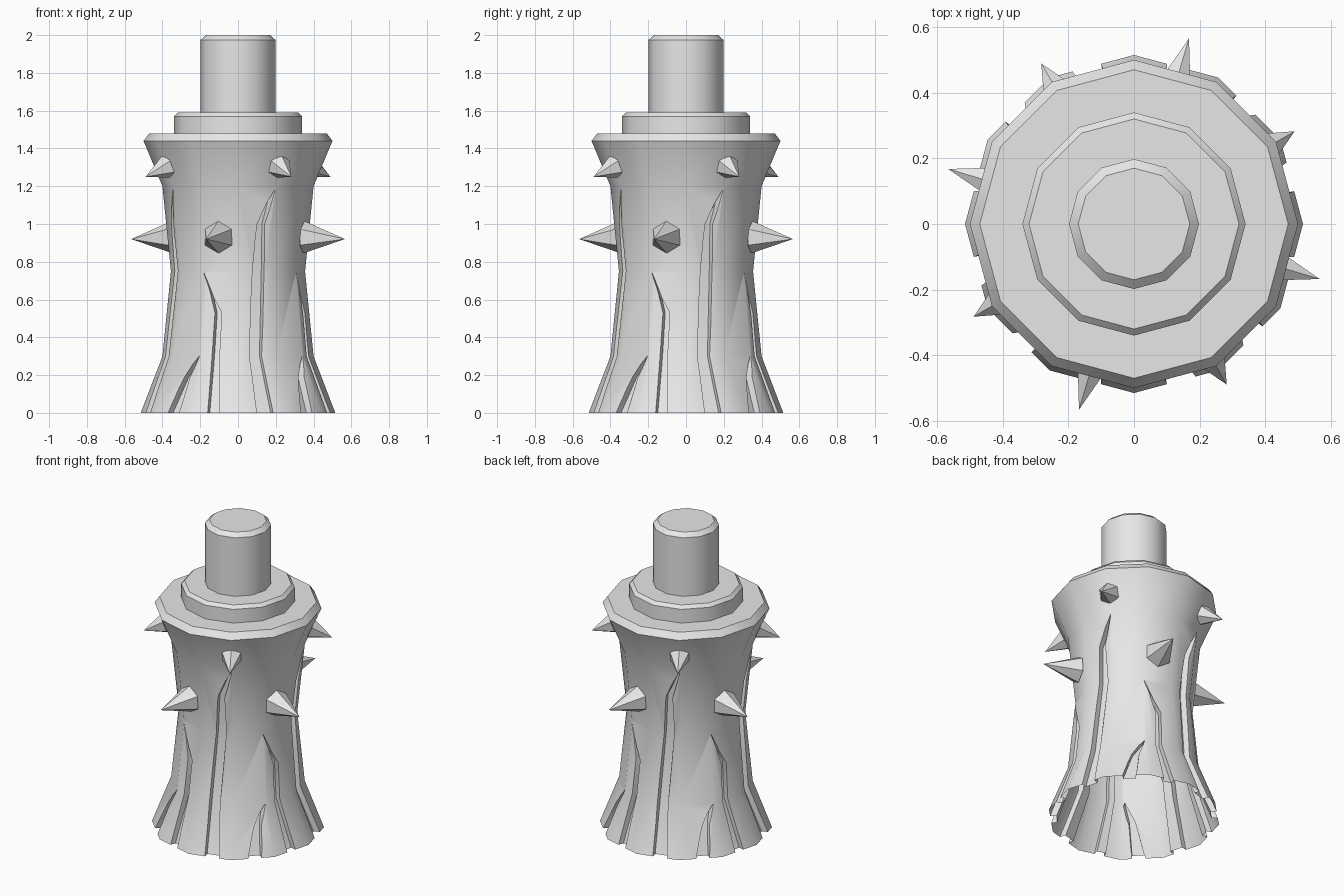
import bpy, bmesh
from math import sin, cos, radians
from mathutils import Vector

SIDES = 12
TRUNK = [(0.515, 0), (0.40, 0.3), (0.355, 0.75), (0.40, 1.2), (0.50, 1.44), (0.47, 1.48)]

cube = bpy.data.objects.get("Cube")
if cube:
    bpy.data.objects.remove(cube, do_unlink=True)

grey = bpy.data.materials.new("plain_grey")
grey.use_nodes = True
grey.diffuse_color = (0.8, 0.8, 0.8, 1)
grey.node_tree.nodes["Principled BSDF"].inputs["Base Color"].default_value = (0.8, 0.8, 0.8, 1)


def polar(r, degrees, z):
    """Point at an angle measured from the front towards +x."""
    a = radians(degrees)
    return Vector((r * sin(a), -r * cos(a), z))


def finish(bm, name):
    bmesh.ops.recalc_face_normals(bm, faces=bm.faces)
    mesh = bpy.data.meshes.new(name)
    bm.to_mesh(mesh)
    bm.free()
    mesh.materials.append(grey)
    obj = bpy.data.objects.new(name, mesh)
    bpy.context.collection.objects.link(obj)
    return obj


def loft(bm, rings):
    """Closed skin over a stack of equal point rings."""
    rows = [[bm.verts.new(p) for p in ring] for ring in rings]
    for low, high in zip(rows, rows[1:]):
        for i in range(len(low)):
            j = (i + 1) % len(low)
            bm.faces.new((low[i], low[j], high[j], high[i]))
    bm.faces.new(rows[0][::-1])
    bm.faces.new(rows[-1])


def lathe(name, profile):
    bm = bmesh.new()
    loft(bm, [[polar(r, i * 360 / SIDES, z) for i in range(SIDES)] for r, z in profile])
    return finish(bm, name)


def smooth(obj):
    bpy.ops.object.select_all(action='DESELECT')
    obj.select_set(True)
    bpy.context.view_layer.objects.active = obj
    bpy.ops.object.shade_smooth_by_angle(angle=radians(33))


def trunk_radius(z):
    for (r0, z0), (r1, z1) in zip(TRUNK, TRUNK[1:]):
        if z <= z1:
            return r0 + (r1 - r0) * (z - z0) / (z1 - z0)


# Trunk, disk and peg
trunk = lathe("trunk", TRUNK)
smooth(lathe("top_disk", [(0.34, 1.47), (0.34, 1.57), (0.32, 1.59)]))
smooth(lathe("top_peg", [(0.198, 1.58), (0.198, 1.975), (0.17, 2.0)]))

# Bark cracks: rows of height, left angle and right angle, repeated on four sides
CRACKS = [
    [(-0.05, 11.6, 21.9), (0, 11.6, 21.9), (0.3, 8.9, 18.8), (0.76, 13, 23.5),
     (1.0, 16, 22.4), (1.18, 29.2, 29.6)],
    [(-0.05, -18.8, -11.6), (0, -18.8, -11.6), (0.3, -20.7, -14.8),
     (0.53, -19.5, -13.7), (0.74, -30.5, -30.1)],
    [(-0.05, -48, -38.6), (0, -48, -38.6), (0.19, -41.5, -36), (0.3, -31.2, -30.8)],
]
bm = bmesh.new()
for turn in range(0, 360, 90):
    for crack in CRACKS:
        rings = []
        for z, left, right in crack:
            r = trunk_radius(z)
            inner, outer = r * cos(radians(15)) - 0.035, r + 0.06
            rings.append([polar(inner, left + turn, z), polar(inner, right + turn, z),
                          polar(outer, right + turn, z), polar(outer, left + turn, z)])
        loft(bm, rings)
cutter = finish(bm, "crack_cutter")
cutter.hide_render = True
cut = trunk.modifiers.new("cracks", 'BOOLEAN')
cut.operation, cut.solver, cut.object = 'DIFFERENCE', 'EXACT', cutter
bpy.context.view_layer.objects.active = trunk
bpy.ops.object.modifier_apply(modifier=cut.name)
bpy.data.objects.remove(cutter, do_unlink=True)

# Leave the trunk open underneath
bm = bmesh.new()
bm.from_mesh(trunk.data)
floor = [f for f in bm.faces if all(v.co.z < 0.001 for v in f.verts)]
bmesh.ops.delete(bm, geom=floor, context='FACES')
bm.to_mesh(trunk.data)
bm.free()
smooth(trunk)


# Six-sided thorns on four sides
def thorns(name, angle, base, tip, radius):
    bm = bmesh.new()
    for turn in range(0, 360, 90):
        start = polar(base[0], angle + turn, base[1])
        end = polar(tip[0], angle + turn, tip[1])
        axis = (end - start).normalized()
        side = axis.cross(Vector((0, 0, 1))).normalized()
        up = side.cross(axis)
        ring = [bm.verts.new(start + radius * (up * cos(radians(60 * i)) + side * sin(radians(60 * i))))
                for i in range(6)]
        point = bm.verts.new(end)
        for i in range(6):
            bm.faces.new((ring[i], ring[(i + 1) % 6], point))
        bm.faces.new(ring[::-1])
    finish(bm, name)


thorns("large_thorns", -16.5, (0.365, 0.93), (0.59, 0.92), 0.085)
thorns("small_thorns", 30, (0.435, 1.305), (0.565, 1.25), 0.065)
